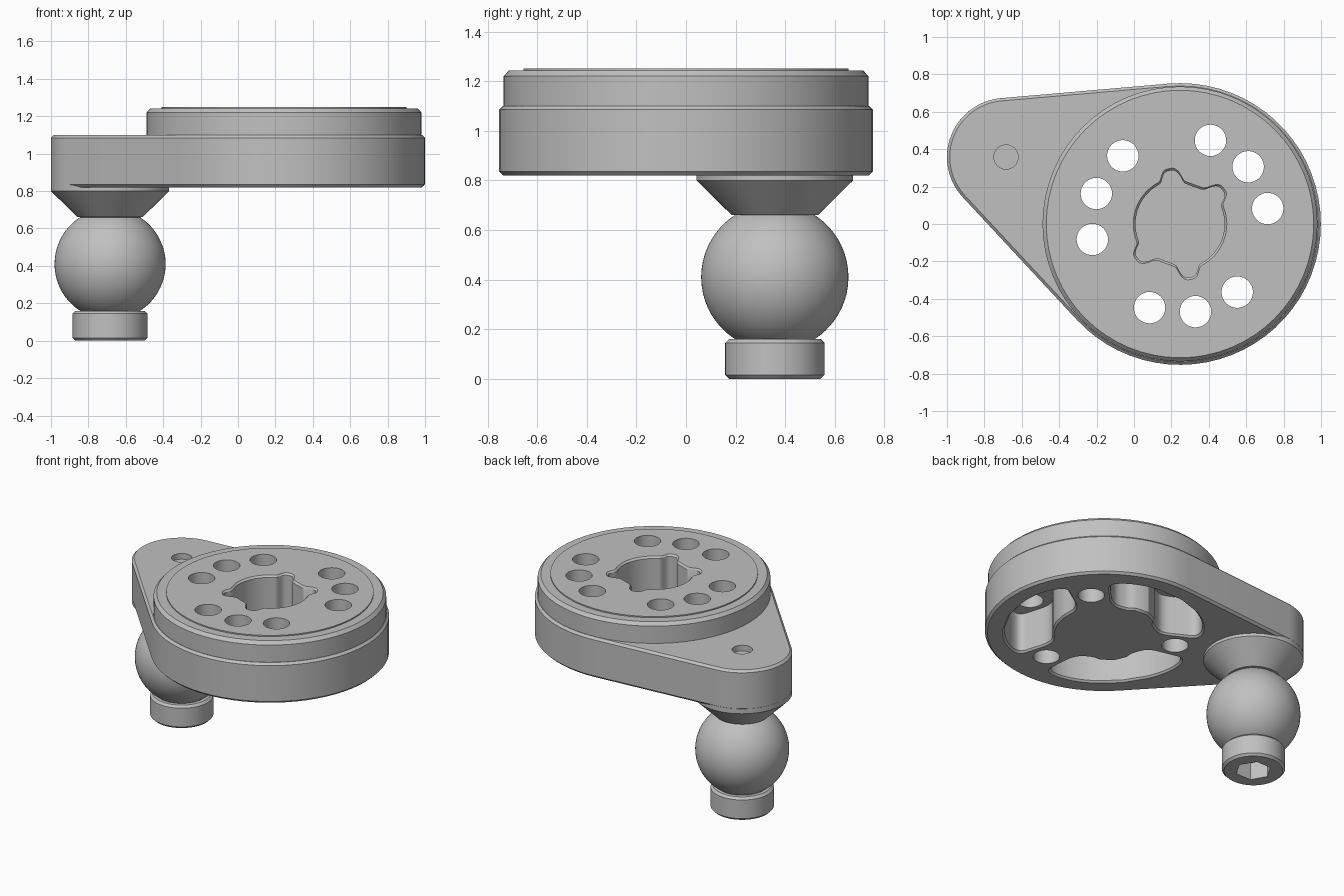
import bpy
import bmesh
from math import sin, cos, radians, degrees, atan2, acos, hypot, sqrt, exp, copysign

cube = bpy.data.objects.get("Cube")
if cube:
    bpy.data.objects.remove(cube, do_unlink=True)

HUB, HUB_R = (0.246, 0.0), 0.753
EAR, EAR_R = (-0.684, 0.358), 0.316
PLATE_TOP, PLATE_BOTTOM = 1.10, 0.82
LOBES = (40, 100, 220, 280)

steel = bpy.data.materials.new("grey_steel")
steel.use_nodes = True
GREY = (0.53, 0.53, 0.53, 1.0)
steel.diffuse_color = GREY
steel.node_tree.nodes["Principled BSDF"].inputs["Base Color"].default_value = GREY


def polar(centre, radius, angle):
    a = radians(angle)
    return (centre[0] + radius * cos(a), centre[1] + radius * sin(a))


def circle(centre, radius, count=64, start=0):
    return [polar(centre, radius, start + 360 * i / count) for i in range(count)]


def loft(name, rings):
    """Skin a stack of (outline, height) rings and cap both ends."""
    bm = bmesh.new()
    loops = [[bm.verts.new((x, y, z)) for x, y in outline] for outline, z in rings]
    for low, high in zip(loops, loops[1:]):
        for i in range(len(low)):
            j = (i + 1) % len(low)
            bm.faces.new((low[i], low[j], high[j], high[i]))
    bm.faces.new(loops[0][::-1])
    bm.faces.new(loops[-1])
    bmesh.ops.recalc_face_normals(bm, faces=bm.faces)
    mesh = bpy.data.meshes.new(name)
    bm.to_mesh(mesh)
    bm.free()
    mesh.materials.append(steel)
    obj = bpy.data.objects.new(name, mesh)
    bpy.context.collection.objects.link(obj)
    return obj


def select_only(obj):
    bpy.ops.object.select_all(action='DESELECT')
    obj.select_set(True)
    bpy.context.view_layer.objects.active = obj


def cut(obj, cutters):
    select_only(obj)
    for cutter in cutters:
        mod = obj.modifiers.new("cut", 'BOOLEAN')
        mod.operation, mod.solver, mod.object = 'DIFFERENCE', 'EXACT', cutter
        bpy.ops.object.modifier_apply(modifier=mod.name)


def plate_outline(inset):
    """Two arcs joined by their common tangents."""
    dx, dy = EAR[0] - HUB[0], EAR[1] - HUB[1]
    axis = degrees(atan2(dy, dx))
    spread = degrees(acos((HUB_R - EAR_R) / hypot(dx, dy)))
    big = [polar(HUB, HUB_R - inset, axis + spread + (360 - 2 * spread) * i / 44)
           for i in range(45)]
    small = [polar(EAR, EAR_R - inset, axis - spread + 2 * spread * i / 24)
             for i in range(25)]
    return big + small


def lobe_bump(angle, height, width):
    """Extra radius at the key lobes."""
    offsets = [(angle - lobe + 180) % 360 - 180 for lobe in LOBES]
    return sum(height * exp(-(off / width) ** 4) for off in offsets)


def keyed_bore(grow):
    """Round bore with two flats and four rounded key lobes."""
    points = []
    for a in range(0, 360, 2):
        flat = max(abs(cos(radians(a - 70))), 0.1)
        r = min(0.238, 0.212 / flat) + lobe_bump(a, 0.052, 12)
        points.append(polar(HUB, r + grow, a))
    return points


def kidney(middle, grow):
    """Curved slot with rounded corners; its inner wall follows the lobes."""
    def soft(v):
        return copysign(abs(v) ** 0.4, v)
    points = []
    for i in range(96):
        t = radians(3.75 * i)
        across = soft(sin(t))
        a = middle + (45 + 2.5 * across + 100 * grow) * soft(cos(t))
        inner = 0.325 + lobe_bump(a, 0.04, 18) - grow
        outer = 0.63 + grow
        points.append(polar(HUB, (inner + outer + (outer - inner) * across) / 2, a))
    return points


# Cutters
bore = loft("bore_cutter", [(keyed_bore(0), 0.90), (keyed_bore(0), 1.238),
                            (keyed_bore(0.024), 1.262)])
holes = [loft("hole_cutter", [(circle(polar(HUB, 0.476, a + turn), 0.084, 32), z)
                              for z in (0.7, 1.4)])
         for turn in (0, 120, 240) for a in (10, 40, 70)]
pockets = [loft("pocket_cutter", [(kidney(m, 0.024), 0.808), (kidney(m, 0), 0.832),
                                  (kidney(m, 0), 1.2)]) for m in (100, 220, 340)]
dimple = loft("dimple_cutter", [(circle(EAR, 0.065, 32), z) for z in (1.06, 1.2)])
hexagon = loft("hex_cutter", [(circle(EAR, 0.114, 6), z) for z in (-0.1, 0.12)])

# Arm plate
plate = loft("arm_plate", [(plate_outline(0.015), PLATE_BOTTOM),
                           (plate_outline(0), PLATE_BOTTOM + 0.015),
                           (plate_outline(0), PLATE_TOP - 0.015),
                           (plate_outline(0.015), PLATE_TOP)])
cut(plate, pockets + holes + [bore, dimple])

# Raised disc with a low lip on top
disc = loft("top_disc", [(circle(HUB, r), z) for r, z in (
    (0.735, PLATE_TOP), (0.735, 1.22), (0.715, 1.242), (0.655, 1.242), (0.655, 1.25))])
cut(disc, holes + [bore])

# Ball stud: collar, ball, cone and seat
BALL_R, BALL_Z, NECK = 0.297, 0.41, 0.25
profile = [(0.185, 0), (0.2, 0.015), (0.2, 0.145), (0.185, 0.16)]
for i in range(25):
    h = NECK * sin(radians(-90 + 7.5 * i))
    profile.append((sqrt(BALL_R ** 2 - h ** 2), BALL_Z + h))
profile += [(0.175, 0.661), (EAR_R, 0.80), (EAR_R, 0.834)]
stud = loft("ball_stud", [(circle(EAR, r), z) for r, z in profile])
cut(stud, [hexagon])

for cutter in [bore, dimple, hexagon] + holes + pockets:
    bpy.data.objects.remove(cutter, do_unlink=True)

for part in (plate, disc, stud):
    select_only(part)
    bpy.ops.object.shade_smooth_by_angle(angle=radians(30))
